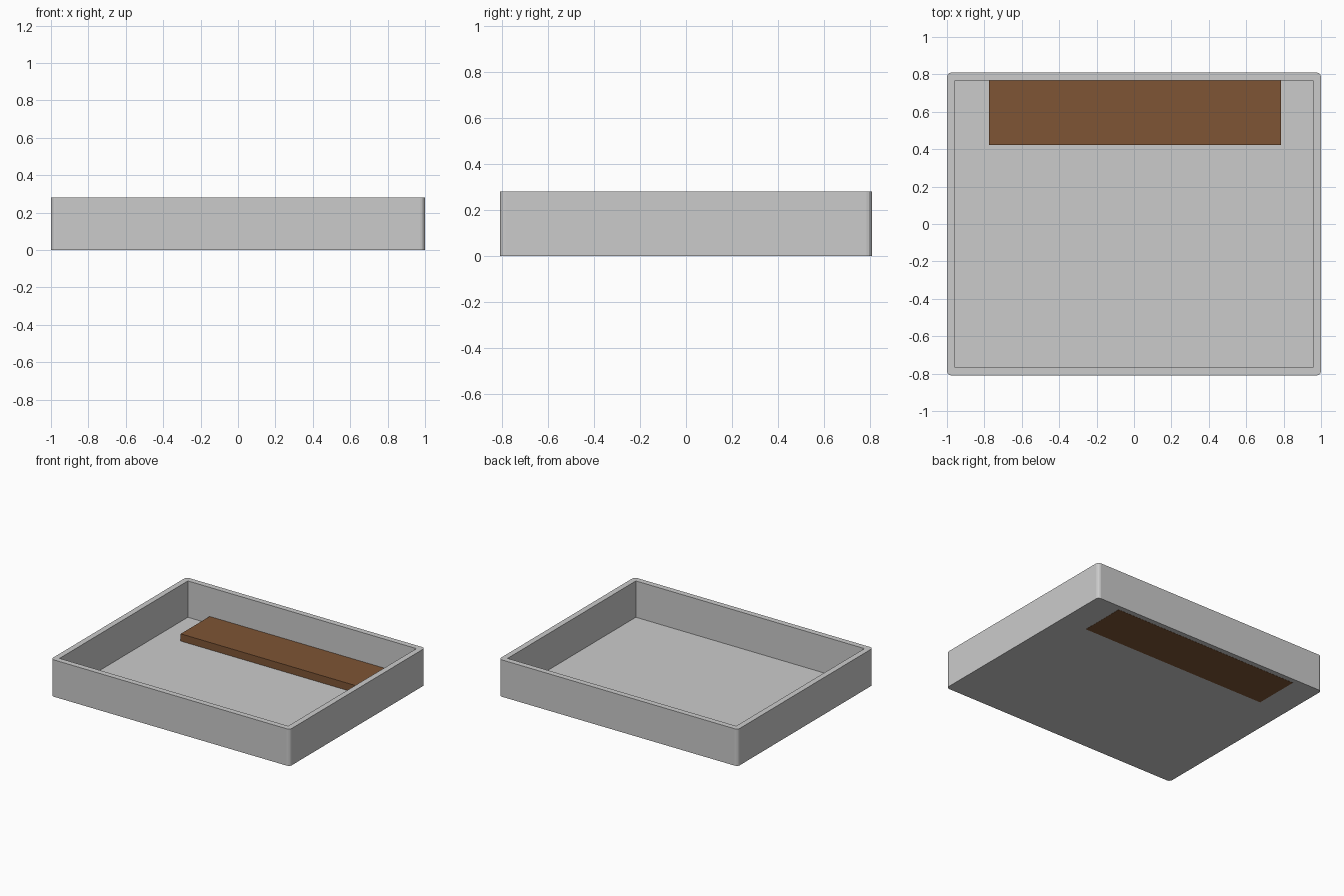
import bpy, bmesh, math

if "Cube" in bpy.data.objects:
    bpy.data.objects.remove(bpy.data.objects["Cube"])

HX, HY, H = 1.0, 0.81, 0.28          # outer half sizes and height
WALL, R, SEG = 0.043, 0.025, 3       # wall thickness, corner rounding
BASE, FLOOR = 0.001, 0.005           # underside and inside floor level


def finish(bm, name, color=None):
    bmesh.ops.recalc_face_normals(bm, faces=bm.faces)
    mesh = bpy.data.meshes.new(name)
    bm.to_mesh(mesh)
    bm.free()
    obj = bpy.data.objects.new(name, mesh)
    bpy.context.collection.objects.link(obj)
    if color:
        mat = bpy.data.materials.new(name + "_brown")
        mat.diffuse_color = color
        mat.use_nodes = True
        mat.node_tree.nodes["Principled BSDF"].inputs["Base Color"].default_value = mat.diffuse_color
        mesh.materials.append(mat)
    return obj


# Open tray: rounded outer corners, square inner corners
bm = bmesh.new()
corners = [(1, 1), (-1, 1), (-1, -1), (1, -1)]
top, bottom, rim, floor = [], [], [], []
for k, (sx, sy) in enumerate(corners):
    arc = []
    for s in range(SEG + 1):
        a = math.pi / 2 * (k + s / SEG)
        arc.append((sx * (HX - R) + R * math.cos(a), sy * (HY - R) + R * math.sin(a)))
    top.append([bm.verts.new((x, y, H)) for x, y in arc])
    bottom.append([bm.verts.new((x, y, BASE)) for x, y in arc])
    ix, iy = sx * (HX - WALL), sy * (HY - WALL)
    rim.append(bm.verts.new((ix, iy, H)))
    floor.append(bm.verts.new((ix, iy, FLOOR)))

for k in range(4):
    n = (k + 1) % 4
    # rim: a fan at each corner and a long strip per side
    for s in range(SEG):
        bm.faces.new((rim[k], top[k][s], top[k][s + 1]))
    bm.faces.new((rim[k], top[k][-1], top[n][0], rim[n]))
    # inner wall
    bm.faces.new((rim[k], rim[n], floor[n], floor[k]))
# outer wall, inside floor and underside
t, b = sum(top, []), sum(bottom, [])
for i in range(len(t)):
    j = (i + 1) % len(t)
    bm.faces.new((b[i], b[j], t[j], t[i]))
bm.faces.new(floor)
bm.faces.new(b)
finish(bm, "tray")

# Low wooden board lying against the back wall
bm = bmesh.new()
bmesh.ops.create_cube(bm, size=1)
bmesh.ops.scale(bm, vec=(1.56, 0.35, 0.06), verts=bm.verts)
bmesh.ops.translate(bm, vec=(0.005, 0.597, 0.03), verts=bm.verts)
finish(bm, "wooden_board", (0.21, 0.09, 0.035, 1))
